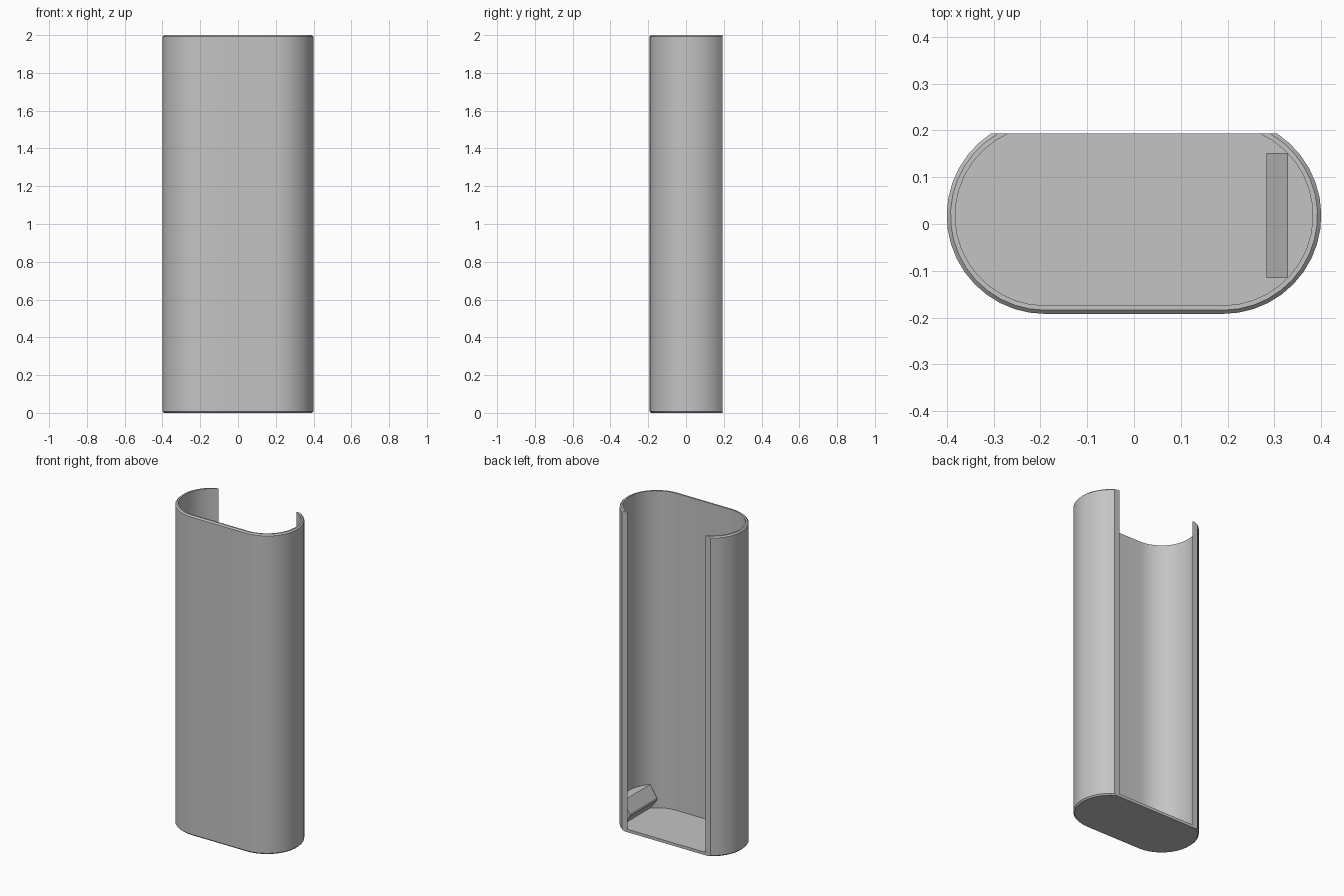
import bpy, bmesh
from math import asin, pi, cos, sin, sqrt, radians

cube = bpy.data.objects.get("Cube")
if cube:
    bpy.data.objects.remove(cube, do_unlink=True)

RADIUS, CX, CY = 0.21, 0.19, 0.018   # rounded ends of the outline
BACK = 0.193                         # plane of the open back
WALL, CHAMFER, HEIGHT = 0.018, 0.008, 2.0
STEPS = 16

grey = bpy.data.materials.new("plain_grey")
grey.use_nodes = True
grey.diffuse_color = (0.55, 0.55, 0.55, 1)
grey.node_tree.nodes["Principled BSDF"].inputs["Base Color"].default_value = grey.diffuse_color


def finish(name, bm):
    bmesh.ops.recalc_face_normals(bm, faces=bm.faces)
    mesh = bpy.data.meshes.new(name)
    bm.to_mesh(mesh)
    bm.free()
    mesh.materials.append(grey)
    obj = bpy.data.objects.new(name, mesh)
    bpy.context.collection.objects.link(obj)
    bpy.ops.object.select_all(action="DESELECT")
    obj.select_set(True)
    bpy.context.view_layer.objects.active = obj
    bpy.ops.object.shade_smooth_by_angle(angle=radians(30))


def outline(r):
    """Open rounded outline from the right back edge, round the front, to the left."""
    start = asin((BACK - CY) / r)
    angles = [start + (-pi / 2 - start) * i / STEPS for i in range(STEPS + 1)]
    half = [(CX + r * cos(a), CY + r * sin(a)) for a in angles]
    return half + [(-x, y) for x, y in reversed(half)]


def skin(bm, rows):
    for a, b in zip(rows, rows[1:]):
        for i in range(len(a) - 1):
            bm.faces.new((a[i], a[i + 1], b[i + 1], b[i]))


# Shell: outer wall, chamfered rims, inner wall and floor, open at the back
inner = RADIUS - WALL
section = [(RADIUS - CHAMFER, 0), (RADIUS, CHAMFER), (RADIUS, HEIGHT - CHAMFER),
           (RADIUS - CHAMFER, HEIGHT), (inner, HEIGHT), (inner, WALL)]
bm = bmesh.new()
rings = [[bm.verts.new((x, y, z)) for x, y in outline(r)] for r, z in section]
skin(bm, rings)
bm.faces.new(rings[0])
bm.faces.new(rings[-1])
bm.faces.new([ring[0] for ring in rings] + [ring[-1] for ring in reversed(rings)])
finish("shell", bm)

# Inner ledge: pointed nose along y, its back following the curved wall
LEDGE_X, NOSE_X, LEDGE_TOP = 0.328, 0.283, 0.165
reach = sqrt(inner ** 2 - (LEDGE_X - CX) ** 2)
bm = bmesh.new()
rows = []
for i in range(STEPS + 1):
    y = reach * (2 * i / STEPS - 1)
    wall_x = CX + sqrt((inner + 0.004) ** 2 - y ** 2)
    profile = [(wall_x, WALL), (LEDGE_X, WALL), (NOSE_X, 0.078), (NOSE_X, 0.095),
               (LEDGE_X, LEDGE_TOP), (wall_x, LEDGE_TOP)]
    row = [bm.verts.new((x, CY + y, z)) for x, z in profile]
    rows.append(row + row[:1])
skin(bm, rows)
bm.faces.new(rows[0][:-1])
bm.faces.new(rows[-1][:-1])
finish("inner_ledge", bm)
